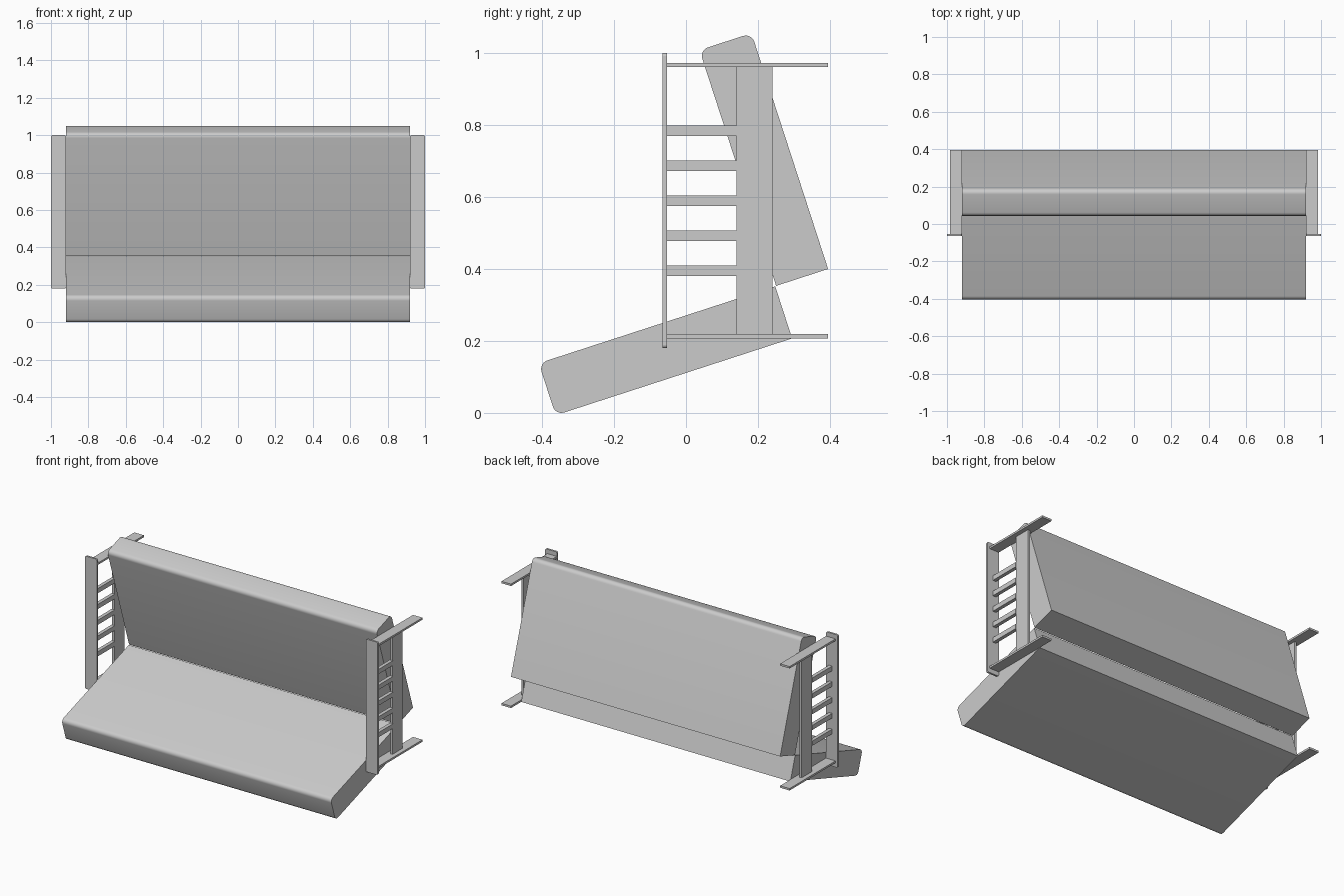
import bpy, bmesh, math
from mathutils import Vector

if "Cube" in bpy.data.objects:
    bpy.data.objects.remove(bpy.data.objects["Cube"])

TILT = math.radians(18)
D = Vector((math.cos(TILT), math.sin(TILT)))    # along the seat, in (y, z)
N = Vector((-math.sin(TILT), math.cos(TILT)))   # up the backrest, in (y, z)
THICK, ROUND, HALF = 0.152, 0.025, 0.92


def cushion(name, start, along, across, length):
    """Slab with a square near end and two rounded corners at the far end."""
    pts = [(0, 0)]
    for cv, a0 in ((ROUND, -90), (THICK - ROUND, 0)):
        for i in range(7):
            a = math.radians(a0 + 15 * i)
            pts.append((length - ROUND + ROUND * math.cos(a), cv + ROUND * math.sin(a)))
    pts.append((0, THICK))
    prof = [Vector(start) + along * u + across * v for u, v in pts]
    bm = bmesh.new()
    face = bm.faces.new([bm.verts.new((-HALF, p.x, p.y)) for p in prof])
    ext = bmesh.ops.extrude_face_region(bm, geom=[face], use_keep_orig=True)
    verts = [g for g in ext["geom"] if isinstance(g, bmesh.types.BMVert)]
    bmesh.ops.translate(bm, verts=verts, vec=(2 * HALF, 0, 0))
    bmesh.ops.recalc_face_normals(bm, faces=bm.faces)
    me = bpy.data.meshes.new(name)
    bm.to_mesh(me)
    bm.free()
    ob = bpy.data.objects.new(name, me)
    bpy.context.collection.objects.link(ob)
    bpy.ops.object.select_all(action='DESELECT')
    ob.select_set(True)
    bpy.context.view_layer.objects.active = ob
    bpy.ops.object.shade_smooth_by_angle(angle=math.radians(35))


def box(name, x, y, z, corner=0):
    """Box from (min, max) ranges; corner rounds the edges running along y."""
    bm = bmesh.new()
    bmesh.ops.create_cube(bm, size=1)
    for v in bm.verts:
        v.co = [r[0] + (c + 0.5) * (r[1] - r[0]) for r, c in zip((x, y, z), v.co)]
    if corner:
        edges = [e for e in bm.edges
                 if abs(e.verts[0].co.y - e.verts[1].co.y) > 1e-5]
        bmesh.ops.bevel(bm, geom=edges, offset=corner, segments=3,
                        profile=0.5, affect='EDGES')
    me = bpy.data.meshes.new(name)
    bm.to_mesh(me)
    bm.free()
    bpy.context.collection.objects.link(bpy.data.objects.new(name, me))


# Seat runs forward and down, backrest runs up and back from the same crease
cushion("seat", (0.295, 0.207), -D, N, 0.691)
cushion("backrest", (0.395, 0.40), N, -D, 0.689)

# Side frames
for side, s in (("right", 1), ("left", -1)):
    def xr(a, b):
        return tuple(sorted((s * a, s * b)))
    box(side + "_front_board", xr(0.92, 1.0), (-0.065, -0.053), (0.18, 1.0), 0.008)
    box(side + "_armrest", xr(0.92, 0.985), (-0.053, 0.395), (0.961, 0.973))
    box(side + "_foot_rail", xr(0.92, 0.985), (-0.053, 0.395), (0.207, 0.219))
    box(side + "_upright", xr(0.944, 0.958), (0.14, 0.24), (0.219, 0.961))
    for i in range(5):
        z = 0.38 + i * 0.0975
        box(f"{side}_slat_{i + 1}", xr(0.94, 0.962), (-0.053, 0.14), (z, z + 0.029))
